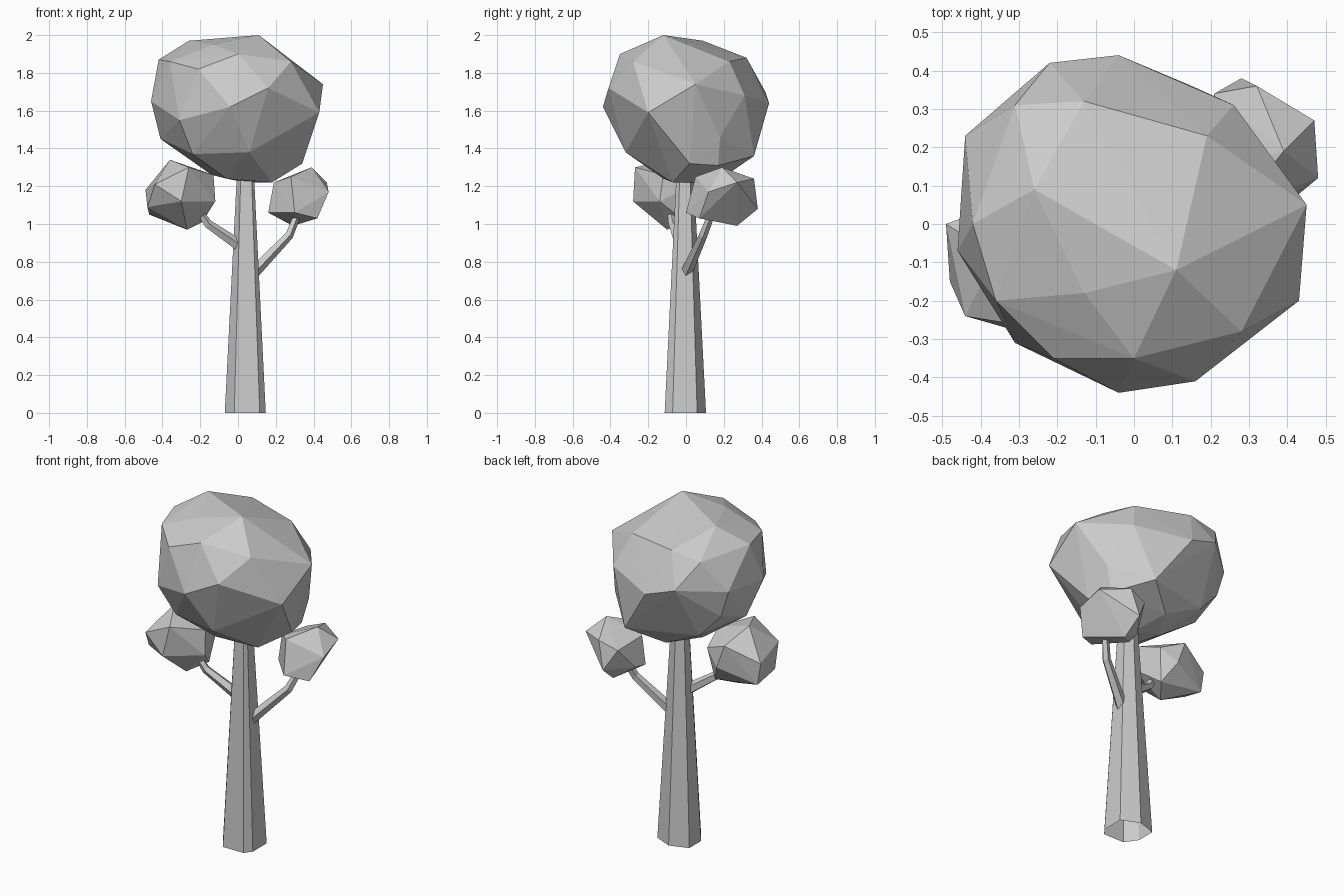
import bpy
import bmesh
import math
from mathutils import Vector

default_cube = bpy.data.objects.get("Cube")
if default_cube:
    bpy.data.objects.remove(default_cube, do_unlink=True)

# One plain grey for the whole tree
grey = bpy.data.materials.new("light_grey")
grey.use_nodes = True
grey.diffuse_color = (0.6, 0.6, 0.6, 1)
shader = next(n for n in grey.node_tree.nodes if n.type == "BSDF_PRINCIPLED")
shader.inputs["Base Color"].default_value = grey.diffuse_color
shader.inputs["Roughness"].default_value = 0.9


def finish(name, bm):
    """Turn a bmesh into a flat-shaded, named object."""
    bmesh.ops.recalc_face_normals(bm, faces=bm.faces[:])
    mesh = bpy.data.meshes.new(name)
    bm.to_mesh(mesh)
    bm.free()
    mesh.materials.append(grey)
    obj = bpy.data.objects.new(name, mesh)
    bpy.context.collection.objects.link(obj)
    return obj


def tapered_limb(name, profile, path, scales):
    """Loft an open-ended profile along a path, scaling it at each point."""
    bm = bmesh.new()
    points = [Vector(p) for p in path]
    rings = []
    for i, point in enumerate(points):
        before = points[max(i - 1, 0)]
        after = points[min(i + 1, len(points) - 1)]
        along = (after - before).normalized()
        tilt = Vector((0, 0, 1)).rotation_difference(along)
        rings.append([bm.verts.new(point + tilt @ Vector((x, y, 0)) * scales[i])
                      for x, y in profile])
    sides = len(profile)
    for low, high in zip(rings, rings[1:]):
        for k in range(sides):
            n = (k + 1) % sides
            bm.faces.new((low[k], low[n], high[n], high[k]))
    return finish(name, bm)


def faceted_crown(name, corners):
    """Irregular faceted ball wrapped around corner points in hundredths."""
    bm = bmesh.new()
    for corner in corners:
        bm.verts.new(Vector(corner) / 100)
    hull = bmesh.ops.convex_hull(bm, input=bm.verts[:])
    loose = [g for g in hull["geom_interior"] if isinstance(g, bmesh.types.BMVert)]
    bmesh.ops.delete(bm, geom=loose, context="VERTS")
    return finish(name, bm)


# Trunk: uneven seven-sided tube, open below, tapering into the crown
trunk_profile = [(0.075, -0.107), (0.107, -0.065), (0.107, 0.065), (0, 0.112),
                 (-0.11, 0.075), (-0.11, -0.035), (-0.06, -0.107)]
tapered_limb("trunk", trunk_profile,
             [(0.04, -0.006, 0), (0.04, -0.006, 1.28)], [1, 0.41])

# Branches: five-sided, bent upwards under the small crowns
branch_profile = [(math.cos(k * math.tau / 5), math.sin(k * math.tau / 5))
                  for k in range(5)]
branch_scales = [0.034, 0.024, 0.02]
tapered_limb("left_branch", branch_profile,
             [(0.06, -0.01, 0.72), (0.27, 0.09, 0.94), (0.31, 0.13, 1.04)],
             branch_scales)
tapered_limb("right_branch", branch_profile,
             [(0.03, -0.02, 0.87), (-0.16, -0.07, 1.0), (-0.2, -0.08, 1.06)],
             branch_scales)

# Small crowns at the branch tips
faceted_crown("left_small_crown", [
    (39, 19, 130), (47, 27, 122), (48, 12, 117), (42, 7, 103),
    (28, 38, 108), (32, 36, 124), (21, 34, 120), (29, 27, 99),
    (16, 15, 106), (19, 14, 122), (17, 23, 107), (28, 5, 125),
    (30, 0, 106)])
faceted_crown("right_small_crown", [
    (-36, -8, 134), (-26, -27, 130), (-44, -24, 121), (-48, -15, 109),
    (-49, 0, 118), (-13, -12, 126), (-12, -14, 112), (-27, -10, 97),
    (-30, -28, 112), (-47, 0, 105), (-25, 7, 112), (-30, 7, 126),
    (-16, 3, 120), (-19, 0, 101)])

# Main crown: upper cap, widest band and underside
upper = [(11, -12, 200), (0, -35, 190), (28, -28, 186), (-21, -35, 182),
         (-36, -20, 186), (-42, 0, 187), (-26, 9, 197), (-13, -18, 195),
         (-13, 32, 188), (-31, 31, 185), (19, 23, 186)]
band = [(45, 5, 174), (43, -20, 159), (16, -41, 172), (-4, -44, 162),
        (-31, -31, 155), (-46, -7, 165), (-44, 23, 168), (-22, 42, 170),
        (-4, 44, 164), (26, 31, 168), (34, 18, 146), (-39, 23, 152)]
under = [(-41, 2, 145), (-24, -24, 137), (6, -32, 138), (34, 2, 132),
         (18, -7, 122), (-6, -12, 124), (15, 36, 136), (-26, 25, 138),
         (-3, 23, 127), (4, 6, 122), (30, 17, 131), (-14, 4, 126)]
faceted_crown("main_crown", upper + band + under)
